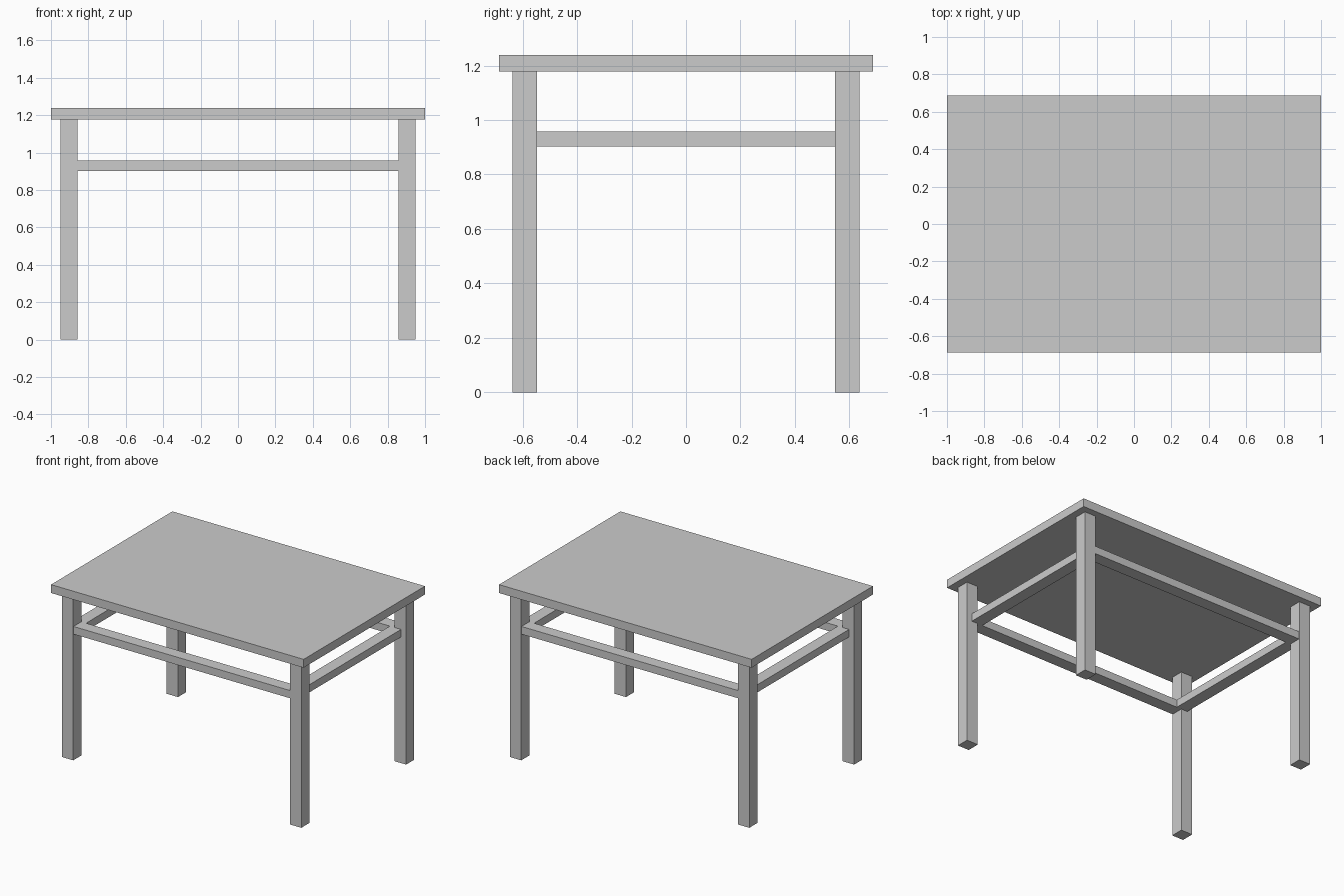
import bpy

if "Cube" in bpy.data.objects:
    bpy.data.objects.remove(bpy.data.objects["Cube"])


def box(name, x, y, z):
    """Box spanning the given (min, max) ranges."""
    bpy.ops.mesh.primitive_cube_add(size=1, location=[sum(r) / 2 for r in (x, y, z)])
    ob = bpy.context.object
    ob.name = name
    ob.scale = [r[1] - r[0] for r in (x, y, z)]
    bpy.ops.object.transform_apply(location=False, rotation=False, scale=True)
    return ob


LEG_X, LEG_Y = (0.858, 0.948), (0.547, 0.638)
RAIL_X, RAIL_Y, RAIL_Z = (0.82, 0.908), (0.547, 0.635), (0.902, 0.957)


def side(r, s):
    return r if s > 0 else (-r[1], -r[0])


# Table top
box("table_top", (-1, 1), (-0.686, 0.686), (1.178, 1.238))

# Legs
for sy, fb in ((-1, "front"), (1, "back")):
    for sx, lr in ((-1, "left"), (1, "right")):
        box(f"{fb}_{lr}_leg", side(LEG_X, sx), side(LEG_Y, sy), (0, 1.178))

# Rails running between the legs
for s, fb, lr in ((-1, "front", "left"), (1, "back", "right")):
    box(f"{fb}_rail", (-0.858, 0.858), side(RAIL_Y, s), RAIL_Z)
    box(f"{lr}_rail", side(RAIL_X, s), (-0.547, 0.547), RAIL_Z)
